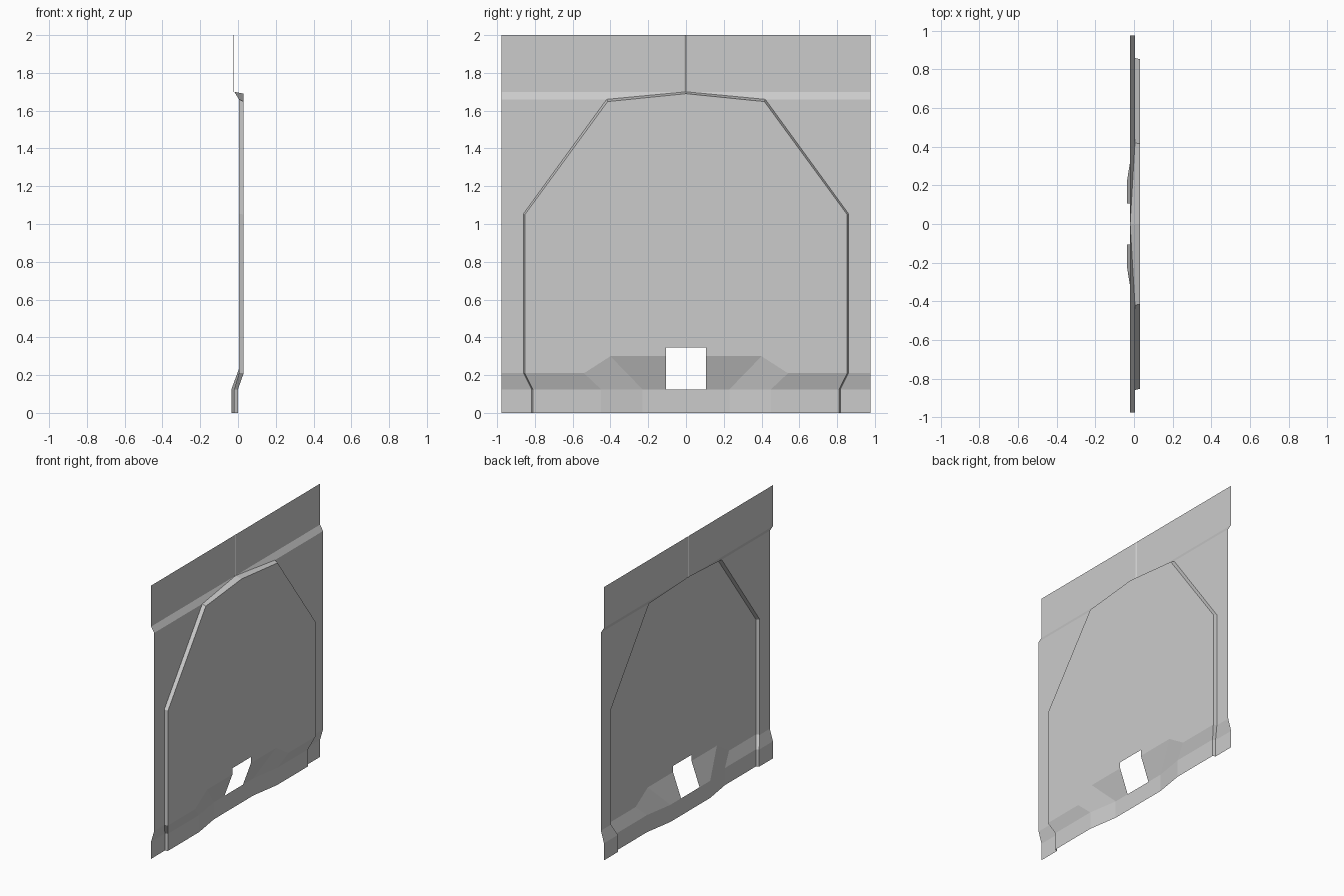
import bpy, bmesh

if "Cube" in bpy.data.objects:
    bpy.data.objects.remove(bpy.data.objects["Cube"])

# Colour
grey = bpy.data.materials.new("panel grey")
grey.diffuse_color = (0.6, 0.6, 0.6, 1)
grey.use_nodes = True
grey.node_tree.nodes["Principled BSDF"].inputs["Base Color"].default_value = grey.diffuse_color


def sheet(name, faces):
    """Half of a thin folded sheet from (x, y, z) outlines, mirrored across y = 0."""
    bm = bmesh.new()
    for outline in faces:
        bm.faces.new([bm.verts.new(p) for p in outline])
        bm.faces.new([bm.verts.new((x, -y, z)) for x, y, z in reversed(outline)])
    bmesh.ops.remove_doubles(bm, verts=bm.verts[:], dist=0.0005)
    bmesh.ops.dissolve_limit(bm, angle_limit=0.01, verts=bm.verts[:], edges=bm.edges[:])
    for f in bm.faces:          # all fronts look towards +x
        f.normal_update()
        if f.normal.x < 0:
            f.normal_flip()
    mesh = bpy.data.meshes.new(name)
    bm.to_mesh(mesh)
    bm.free()
    mesh.materials.append(grey)
    obj = bpy.data.objects.new(name, mesh)
    bpy.context.collection.objects.link(obj)
    return obj


W = 0.977                       # half width
BACK, WALL, FRONT, DEEP = -0.02, 0.005, 0.03, -0.035   # sheet depths in x

# Outline of the arch: foot of the step on the wall, and its raised rim
foot = [(BACK, 0, 1.7), (WALL, 0.42, 1.66), (WALL, 0.86, 1.055),
        (WALL, 0.86, 0.21), (BACK, 0.817, 0.125), (BACK, 0.817, 0)]
rim = [(FRONT, 0, 1.69), (FRONT, 0.415, 1.648), (FRONT, 0.853, 1.05),
       (FRONT, 0.853, 0.21), (0, 0.81, 0.125), (0, 0.81, 0)]

# Surrounding wall: header, shoulder slope, side field, skirt slope, skirt
sheet("surrounding_wall", [
    [(BACK, 0.007, 1.7), (BACK, W, 1.7), (BACK, W, 2), (BACK, 0.007, 2)],
    [foot[0], foot[1], (WALL, W, 1.66), (BACK, W, 1.7)],
    [foot[1], foot[2], foot[3], (WALL, W, 0.21), (WALL, W, 1.66)],
    [foot[3], foot[4], (BACK, W, 0.125), (WALL, W, 0.21)],
    [foot[4], foot[5], (BACK, W, 0), (BACK, W, 0.125)],
])

# Narrow groove in the header
sheet("header_seam", [[(BACK - 0.004, 0, 1.7), (BACK, 0.007, 1.7),
                       (BACK, 0.007, 2), (BACK - 0.004, 0, 2)]])

# Step around the arch
sheet("arch_step", [[foot[i], foot[i + 1], rim[i + 1], rim[i]] for i in range(5)])

# Raised arch panel with the recess and the square opening at its base
h = 0.107                       # half width of the opening
top_in, top_out = (FRONT, 0.4, 0.3), (FRONT, 0.54, 0.21)
low_in, low_out = (DEEP, 0.23, 0.125), (0, 0.45, 0.125)
sheet("arch_panel", [
    rim[:4] + [top_out, top_in, (FRONT, h, 0.3), (FRONT, h, 0.345), (FRONT, 0, 0.345)],
    [top_in, (FRONT, h, 0.3), (DEEP, h, 0.125), low_in],
    [top_out, top_in, low_in, low_out],
    [rim[3], top_out, low_out, rim[4]],
    [rim[4], low_out, (0, 0.45, 0), rim[5]],
    [low_out, low_in, (DEEP, 0.23, 0), (0, 0.45, 0)],
    [low_in, (DEEP, h, 0.125), (DEEP, 0, 0.125), (DEEP, 0, 0), (DEEP, 0.23, 0)],
])
